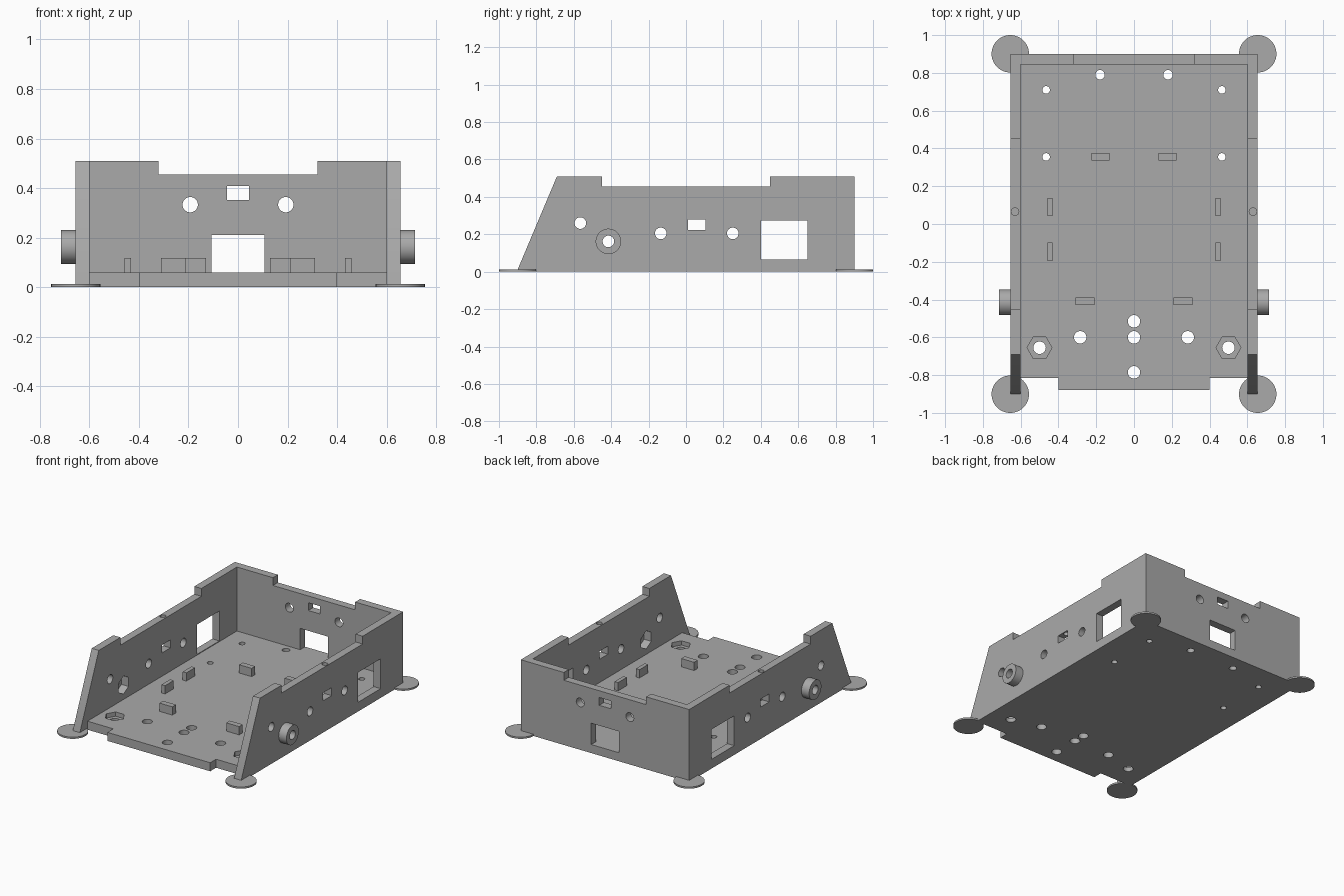
import bpy, bmesh
from math import cos, sin, pi, radians
from mathutils import Vector

old = bpy.data.objects.get("Cube")
if old:
    bpy.data.objects.remove(old, do_unlink=True)

grey = bpy.data.materials.new("plain grey")
grey.use_nodes = True
GREY = (0.4, 0.4, 0.4, 1)
grey.diffuse_color = GREY
grey.node_tree.nodes["Principled BSDF"].inputs["Base Color"].default_value = GREY

# Each axis maps outline (u, v) and depth w to x, y, z
AXES = {"x": lambda u, v, w: (w, u, v),
        "y": lambda u, v, w: (u, w, v),
        "z": lambda u, v, w: (u, v, w)}


def prism(name, outline, axis, lo, hi):
    """Extrude a 2D outline along an axis."""
    place = AXES[axis]
    bm = bmesh.new()
    face = bm.faces.new([bm.verts.new(place(u, v, lo)) for u, v in outline])
    new = bmesh.ops.extrude_face_region(bm, geom=[face])["geom"]
    step = Vector(place(0, 0, hi - lo))
    bmesh.ops.translate(bm, vec=step, verts=[g for g in new if isinstance(g, bmesh.types.BMVert)])
    bmesh.ops.recalc_face_normals(bm, faces=bm.faces)
    mesh = bpy.data.meshes.new(name)
    bm.to_mesh(mesh)
    bm.free()
    mesh.materials.append(grey)
    obj = bpy.data.objects.new(name, mesh)
    bpy.context.collection.objects.link(obj)
    return obj


def rect(u, v, width, height):
    a, b = width / 2, height / 2
    return [(u - a, v - b), (u + a, v - b), (u + a, v + b), (u - a, v + b)]


def ring(u, v, r, n=32, turn=0):
    return [(u + r * cos(2 * pi * i / n + turn), v + r * sin(2 * pi * i / n + turn)) for i in range(n)]


def cut(obj, outline, axis, lo, hi):
    """Subtract a prism from a part and bake the result."""
    cutter = prism("cutter", outline, axis, lo, hi)
    cutter.hide_render = True
    mod = obj.modifiers.new("cut", "BOOLEAN")
    mod.operation, mod.solver, mod.object = "DIFFERENCE", "EXACT", cutter
    graph = bpy.context.evaluated_depsgraph_get()
    baked = bpy.data.meshes.new_from_object(obj.evaluated_get(graph))
    obj.modifiers.clear()
    obj.data = baked
    bpy.data.objects.remove(cutter, do_unlink=True)


def smooth(obj):
    bpy.ops.object.select_all(action="DESELECT")
    obj.select_set(True)
    bpy.context.view_layer.objects.active = obj
    bpy.ops.object.shade_smooth_by_angle(angle=radians(30))


IN, OUT, BACK, FLOOR = 0.6, 0.655, 0.9, 0.06
TOP, LOW = 0.51, 0.455

# Floor plate with front tongue
half = [(0.4, -0.88), (0.4, -0.815), (IN, -0.815), (IN, 0.845)]
floor = prism("floor_plate", half + [(-x, y) for x, y in reversed(half)], "z", 0, FLOOR)
holes = [(0, -0.515, 0.033), (0, -0.6, 0.033), (0, -0.785, 0.033)]
for s in (-1, 1):
    holes += [(s * 0.18, 0.79, 0.025), (s * 0.465, 0.71, 0.02), (s * 0.465, 0.355, 0.02),
              (s * 0.285, -0.6, 0.033), (s * 0.5, -0.655, 0.033)]
    cut(floor, ring(s * 0.5, -0.655, 0.066, 6), "z", 0.03, 0.1)
for x, y, r in holes:
    cut(floor, ring(x, y, r), "z", -0.1, 0.1)
smooth(floor)

# Back wall with lowered middle, window and sockets
half = [(OUT, 0), (OUT, TOP), (0.32, TOP), (0.32, LOW)]
back = prism("back_wall", half + [(-x, z) for x, z in reversed(half)], "y", 0.845, BACK)
cut(back, rect(0, 0.135, 0.215, 0.15), "y", 0.8, 1)
cut(back, rect(0, 0.38, 0.09, 0.055), "y", 0.8, 1)
for s in (-1, 1):
    cut(back, ring(s * 0.193, 0.333, 0.031), "y", 0.8, 1)
smooth(back)

# Side walls with sloped fronts, each with a round boss and nut pocket
side_outline = [(-BACK, 0), (0.845, 0), (0.845, TOP), (0.45, TOP), (0.45, LOW),
                (-0.45, LOW), (-0.45, TOP), (-0.69, TOP), (-BACK, 0.012)]
for s, side in ((1, "left"), (-1, "right")):
    wall = prism(side + "_wall", side_outline, "x", s * IN, s * OUT)
    through = ("x", s * 0.5, s * 0.8)
    cut(wall, rect(0.525, 0.17, 0.25, 0.21), *through)
    cut(wall, rect(0.058, 0.252, 0.095, 0.056), *through)
    for y, z in ((-0.565, 0.26), (-0.135, 0.205), (0.25, 0.205)):
        cut(wall, ring(y, z, 0.031), *through)
    cut(wall, ring(-0.415, 0.162, 0.064, 6, pi / 2), *through)
    cut(wall, ring(s * 0.63, 0.065, 0.02), "z", 0.25, 0.6)
    smooth(wall)

    boss = prism(side + "_boss", ring(-0.415, 0.162, 0.068, 48), "x", s * OUT, s * 0.715)
    cut(boss, ring(-0.415, 0.162, 0.031), *through)
    smooth(boss)

    # Locating blocks on the floor
    for name, x, y, w, d in (("rear", 0.177, 0.355, 0.097, 0.04),
                             ("upper", 0.445, 0.09, 0.028, 0.097),
                             ("lower", 0.445, -0.147, 0.028, 0.097),
                             ("front", 0.26, -0.41, 0.1, 0.04)):
        prism(f"{side}_{name}_block", rect(s * x, y, w, d), "z", FLOOR - 0.005, 0.118)

    # Thin corner discs
    for end, y in (("front", -0.901), ("back", 0.901)):
        smooth(prism(f"{side}_{end}_disc", ring(s * OUT, y, 0.099, 48), "z", 0, 0.012))
